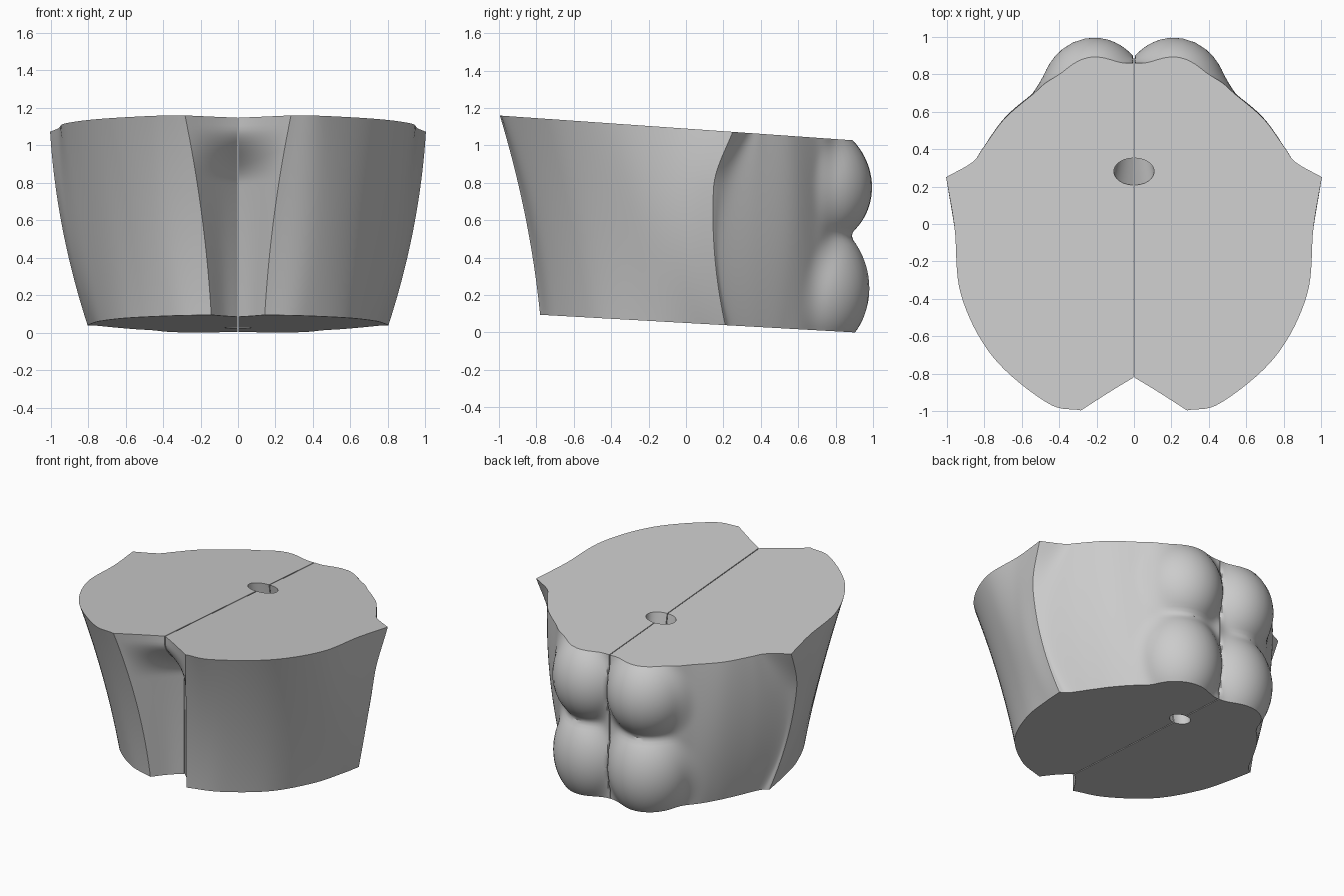
import bpy, bmesh, math
from mathutils import Vector
from mathutils.geometry import delaunay_2d_cdt

if "Cube" in bpy.data.objects:
    bpy.data.objects.remove(bpy.data.objects["Cube"])

# Half-outline key points at bottom, middle and top: (xb, yb, xm, ym, xt, yt)
KEYS = [
    (0, -.60, 0, -.62, 0, -.82), (.07, -.70, .09, -.76, .12, -.90),
    (.14, -.78, .19, -.86, .28, -.995),                     # front crest
    (.35, -.70, .42, -.79, .46, -.955), (.59, -.49, .66, -.58, .75, -.71),
    (.73, -.20, .83, -.28, .92, -.38), (.78, .05, .91, -.04, .955, -.02),
    (.80, .21, .935, .145, 1.0, .18),                       # side ridge
    (.75, .25, .89, .20, .86, .33), (.67, .39, .79, .38, .80, .41),
    (.59, .52, .67, .56, .69, .56), (.48, .65, .54, .68, .54, .69),
    (.30, .76, .41, .77, .42, .78), (.15, .83, .17, .84, .17, .84),
    (0, .85, 0, .86, 0, .86)]
SHARP = (0, 2, 7, 14)         # outline corners that split the smooth curve
LEVELS, STEPS, GAP = 48, 8, 0.003
BUMP_XY = Vector((.21, .67))
BUMPS = [(.78, .29, .325, .335), (.24, .29, .31, .365)]     # z, rx, ry, rz


def quad(a, b, c, t):
    return a * (2*t - 1) * (t - 1) + b * 4*t * (1 - t) + c * t * (2*t - 1)


def ease(a, b, t):
    e = min(max((t - a) / (b - a), 0), 1)
    return e * e * (3 - 2*e)


def height(y, t):
    bottom, top = .051 - .056 * y, 1.09 - .07 * y
    return bottom + (top - bottom) * t


def catmull(pts):
    ext = [2*pts[0] - pts[1]] + pts + [2*pts[-1] - pts[-2]]
    out = []
    for i in range(len(pts) - 1):
        a, b, c, d = ext[i:i+4]
        for s in range(STEPS):
            u = s / STEPS
            out.append(.5 * (2*b + (c - a)*u + (2*a - 5*b + 4*c - d)*u*u
                             + (3*b - a - 3*c + d)*u**3))
    return out


def smooth_max(a, b, k):
    h = max(k - abs(a - b), 0) / k
    return max(a, b) + h * h * k * .25


def swell(p, t):
    """Push the back outline outward to the two rounded bumps."""
    d = p - BUMP_XY
    r = d.length
    d = d / r
    z, radii = height(p.y + .1, t), []
    for cz, rx, ry, rz in BUMPS:
        s = 1 - ((z - cz) / rz) ** 2
        radii.append(math.sqrt(max(s, 0)) / math.hypot(d.x / rx, d.y / ry))
    if p.y > .3:
        r = smooth_max(r, smooth_max(*radii, .06), .07)
    if d.x < 0:                                   # stop at the midline
        r = min(r, BUMP_XY.x / -d.x)
    return BUMP_XY + d * r


def section(t):
    keys = [Vector((quad(k[0], k[2], k[4], t), quad(k[1], k[3], k[5], t))) for k in KEYS]
    # front cleft stays deep, then arches forward near the top
    keys[0].y = -.60 - .22 * ease(.68, .95, t)
    keys[1].y = (keys[0].y + keys[2].y) / 2 + .015
    # side ridge sweeps back near the top
    keys[7].y += .07 * ease(.7, 1.1, t) / ease(.7, 1.1, 1)
    pts = []
    for a, b in zip(SHARP, SHARP[1:]):
        pts += catmull(keys[a:b+1])
    pts.append(keys[-1])
    pts = [swell(p, t) for p in pts]
    # half of the central canal, leaning forward towards the top
    cy, rx, ry = .46 - .18 * t, .07 + .035 * t, .06 + .012 * t
    for i in range(13):
        a = math.pi * i / 12
        pts.append(Vector((rx * math.sin(a), cy + ry * math.cos(a))))
    return [Vector((p.x + GAP, p.y, height(p.y, t))) for p in pts]


def add_cap(bm, t):
    """Flat cut face: triangulate the concave outline."""
    outline = [p.xy for p in section(t)]
    verts, _, faces, *_ = delaunay_2d_cdt(outline, [], [list(range(len(outline)))], 1, 1e-5)
    vs = [bm.verts.new((v.x, v.y, height(v.y, t))) for v in verts]
    for f in faces:
        face = bm.faces.new([vs[i] for i in f])
        face.normal_update()
        if (face.normal.z > 0) != (t > .5):
            face.normal_flip()


def build_half(name, side):
    bm = bmesh.new()
    rings = [[bm.verts.new(p) for p in section(i / LEVELS)] for i in range(LEVELS + 1)]
    n = len(rings[0])
    for lo, hi in zip(rings, rings[1:]):
        for j in range(n):
            k = (j + 1) % n
            bm.faces.new((lo[j], lo[k], hi[k], hi[j]))
    add_cap(bm, 0)
    add_cap(bm, 1)
    for v in bm.verts:
        v.co.x *= side
    if side < 0:
        bmesh.ops.reverse_faces(bm, faces=bm.faces)
    me = bpy.data.meshes.new(name)
    bm.to_mesh(me)
    bm.free()
    ob = bpy.data.objects.new(name, me)
    bpy.context.collection.objects.link(ob)
    bpy.ops.object.select_all(action='DESELECT')
    ob.select_set(True)
    bpy.context.view_layer.objects.active = ob
    bpy.ops.object.shade_smooth_by_angle(angle=math.radians(35))


# Two mirrored halves meeting at the thin midline seam
build_half("right_half", 1)
build_half("left_half", -1)
